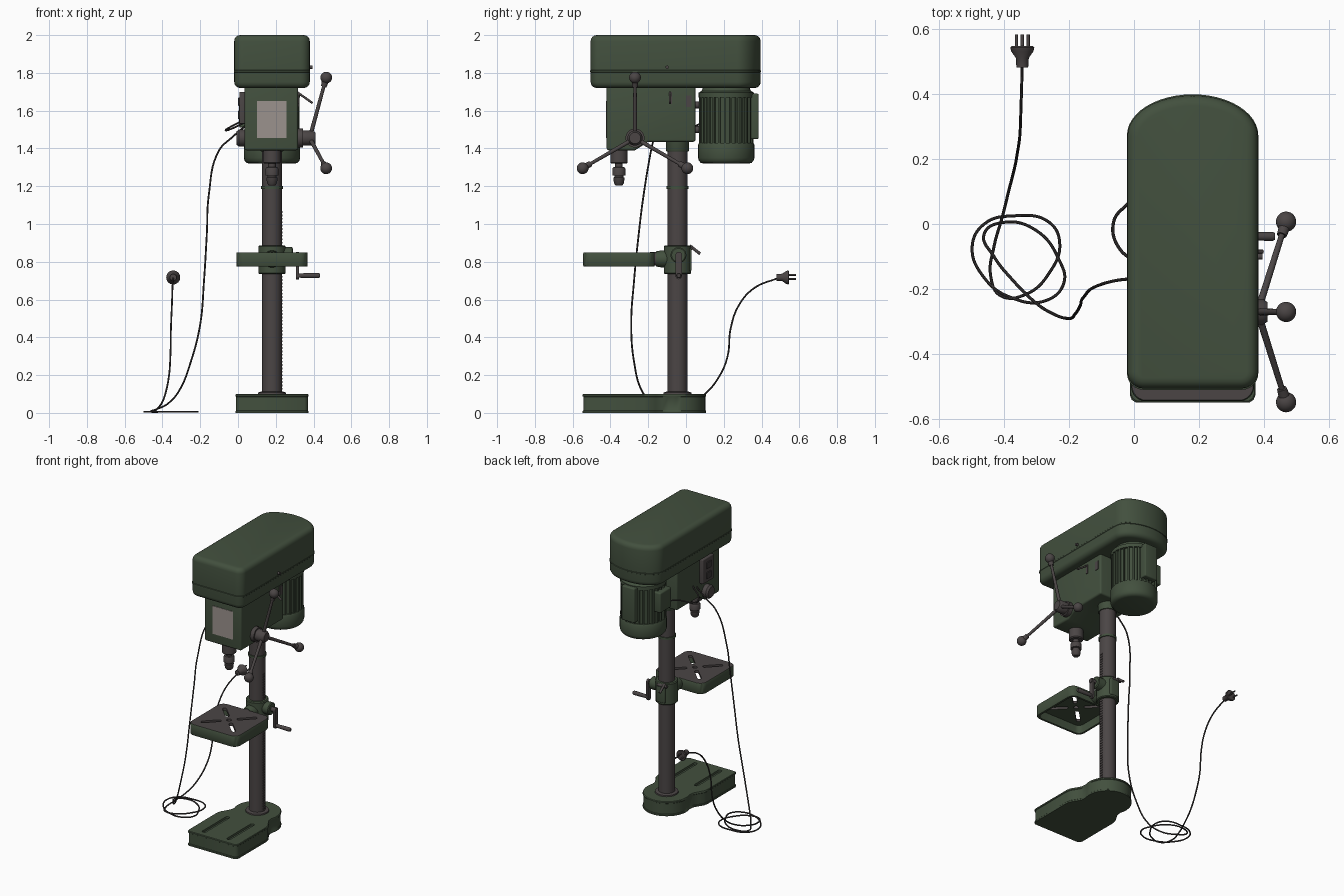
import bpy, bmesh, math
from math import sin, cos, pi
from mathutils import Vector

old = bpy.data.objects.get("Cube")
if old:
    bpy.data.objects.remove(old)


def material(name, rgb):
    m = bpy.data.materials.new(name)
    m.use_nodes = True
    m.diffuse_color = (*rgb, 1)
    m.node_tree.nodes["Principled BSDF"].inputs["Base Color"].default_value = (*rgb, 1)
    return m


GREEN = material("machine green", (.055, .08, .048))
IRON = material("dark iron", (.07, .06, .06))
BLACK = material("cord black", (.045, .04, .04))
PALE = material("label grey", (.33, .29, .27))
parts = []
CX = .18          # centre line of the machine
COL_Y = -.045     # column
QUILL_Y = -.355   # spindle and table centre
HUB = Vector((CX, -.27, 1.455))


def register(name, data, mat):
    ob = bpy.data.objects.new(name, data)
    bpy.context.collection.objects.link(ob)
    data.materials.append(mat)
    parts.append(ob)
    return ob


def loft(name, outline, levels, mat, loc=(0, 0, 0), axis=(0, 0, 1), bevel=0):
    """Stack scaled copies of an outline; levels are (height, scale)."""
    bm = bmesh.new()
    rings = [[bm.verts.new((x * s, y * s, z)) for x, y in outline] for z, s in levels]
    n = len(outline)
    for a, b in zip(rings, rings[1:]):
        for i in range(n):
            j = (i + 1) % n
            bm.faces.new((a[i], a[j], b[j], b[i]))
    bm.faces.new(rings[0][::-1])
    bm.faces.new(rings[-1])
    bmesh.ops.recalc_face_normals(bm, faces=bm.faces)
    me = bpy.data.meshes.new(name)
    bm.to_mesh(me)
    bm.free()
    ob = register(name, me, mat)
    ob.location = loc
    ob.rotation_euler = Vector((0, 0, 1)).rotation_difference(Vector(axis)).to_euler()
    if bevel:
        mod = ob.modifiers.new("round", 'BEVEL')
        mod.width, mod.segments, mod.angle_limit = bevel, 4, math.radians(50)
    return ob


def circle(n=32):
    return [(cos(2 * pi * i / n), sin(2 * pi * i / n)) for i in range(n)]


def rounded(w, d, r, n=6):
    pts = []
    for q, (sx, sy) in enumerate([(1, 1), (-1, 1), (-1, -1), (1, -1)]):
        for i in range(n + 1):
            a = pi / 2 * (q + i / n)
            pts.append((sx * (w / 2 - r) + r * cos(a), sy * (d / 2 - r) + r * sin(a)))
    return pts


def lathe(name, levels, mat, loc, axis=(0, 0, 1)):
    return loft(name, circle(), levels, mat, loc, axis)


def rod(name, a, b, r, mat):
    d = Vector(b) - Vector(a)
    return lathe(name, [(0, r), (d.length, r)], mat, a, d)


def box(name, lo, hi, mat, bevel=0):
    w, d, h = (b - a for a, b in zip(lo, hi))
    rect = [(-w / 2, -d / 2), (w / 2, -d / 2), (w / 2, d / 2), (-w / 2, d / 2)]
    return loft(name, rect, [(0, 1), (h, 1)], mat,
                ((lo[0] + hi[0]) / 2, (lo[1] + hi[1]) / 2, lo[2]), bevel=bevel)


def cut(target, cutter):
    mod = target.modifiers.new("cut", 'BOOLEAN')
    mod.object, mod.solver = cutter, 'EXACT'
    bpy.context.view_layer.objects.active = target
    bpy.ops.object.modifier_apply(modifier=mod.name)
    parts.remove(cutter)
    bpy.data.objects.remove(cutter)


def cable(name, points, r):
    cu = bpy.data.curves.new(name, 'CURVE')
    cu.dimensions, cu.bevel_depth, cu.bevel_resolution = '3D', r, 2
    cu.resolution_u, cu.use_fill_caps = 8, True
    sp = cu.splines.new('BEZIER')
    sp.bezier_points.add(len(points) - 1)
    for bp, p in zip(sp.bezier_points, points):
        bp.co = p
        bp.handle_left_type = bp.handle_right_type = 'AUTO'
    return register(name, cu, BLACK)


# Base: rectangular foot flowing into a round lobe, with lips and two slots
half = [(.175, -.548), (.187, -.54), (.193, -.525), (.193, -.22), (.187, -.19), (.168, -.16), (.148, -.125)]
half += [(.152 * cos(a), COL_Y + .152 * sin(a)) for a in (pi * k / 20 for k in range(-2, 11))]
outline = half + [(-x, y) for x, y in half[-2::-1]]
outline = [(x, y + .22) for x, y in outline]
base = loft("base", outline, [(0, 1), (.01, 1), (.013, .985), (.085, .985), (.088, 1), (.096, 1), (.1, .985)],
            GREEN, (CX, -.22, 0))
for s in (-1, 1):
    cut(base, loft("slot", rounded(.028, .28, .012), [(.085, 1), (.12, 1)], GREEN, (CX + s * .095, -.365, 0)))

# Column, collars and toothed rack
lathe("column", [(.09, .052), (1.4, .052)], IRON, (CX, COL_Y, 0))
lathe("column_foot_ring", [(.098, .075), (.108, .073), (.112, .06)], IRON, (CX, COL_Y, 0))
lathe("column_stop_ring", [(1.185, .058), (1.2, .058)], GREEN, (CX, COL_Y, 0))
lathe("column_top_collar", [(1.385, .058), (1.39, .061), (1.5, .061)], GREEN, (CX, COL_Y, 0))
box("rack_bar", (.22, -.054, .1), (.2315, -.036, 1.09), IRON)
tooth = box("rack_teeth", (.225, -.054, .105), (.2345, -.036, .114), IRON)
arr = tooth.modifiers.new("teeth", 'ARRAY')
arr.count, arr.relative_offset_displace = 54, (0, 0, 2)

# Table: hollow casting with steel top and crossed slots
table = loft("table", rounded(.378, .378, .045), [(.775, .985), (.78, 1), (.845, 1), (.85, .985)],
             GREEN, (CX, QUILL_Y, 0))
table.data.materials.append(IRON)
for f in table.data.polygons:
    f.material_index = int(f.normal.z > .9)
cut(table, loft("hollow", rounded(.345, .345, .035), [(.7, 1), (.832, 1)], GREEN, (CX, QUILL_Y, 0)))
for k in range(4):
    a = pi / 4 + k * pi / 2
    slot = loft("slot", rounded(.13, .026, .012), [(.8, 1), (.9, 1)], IRON,
                (CX + .115 * cos(a), QUILL_Y + .115 * sin(a), 0))
    slot.rotation_euler.z = a
    cut(table, slot)
cut(table, lathe("hole", [(.8, .016), (.9, .016)], IRON, (CX, QUILL_Y, 0)))

# Table bracket, crank and clamp lever
lathe("table_arm", [(0, .036), (.1, .036)], IRON, (CX, -.19, .815), (0, 1, 0))
lathe("arm_flange", [(0, .04), (.03, .045), (.06, .045)], GREEN, (CX, -.16, .815), (0, 1, 0))
lathe("table_bracket", [(.735, .067), (.74, .072), (.88, .072), (.886, .067)], GREEN, (CX, COL_Y, 0))
box("bracket_clamp_lugs", (.145, 0, .75), (.215, .03, .87), GREEN, .008)
lathe("crank_housing", [(0, .042), (.06, .042), (.065, .036)], GREEN, (.225, -.04, .835), (1, 0, 0))
rod("crank_shaft", (.28, -.04, .835), (.325, -.04, .835), .015, IRON)
crank = loft("crank_arm", rounded(.034, .145, .016), [(0, 1), (.014, 1)], IRON, (.308, -.038, .78))
crank.rotation_euler = (pi / 2, 0, pi / 2)
lathe("crank_handle", [(0, .01), (.02, .012), (.11, .014), (.118, .01)], IRON, (.315, -.038, .727), (1, 0, 0))
rod("clamp_screw", (.13, .025, .87), (.2, .025, .87), .01, IRON)
rod("clamp_lever", (.15, .02, .885), (.15, .075, .842), .008, IRON)

# Head casting from a side profile
side = [(-.42, 1.73), (-.42, 1.39), (-.27, 1.39), (-.2, 1.435), (.05, 1.435), (.05, 1.73)]
head = loft("head_body", [(-z, y) for y, z in side], [(.035, 1), (.318, 1)], GREEN, bevel=.012)
head.rotation_euler = (0, pi / 2, 0)
box("front_label", (.1, -.423, 1.455), (.257, -.417, 1.65), PALE)

# Belt cover: square front, domed back, lipped seam
cover = [(x, y - .055) for x, y in rounded(.4, .9, .05) if y < 0]
cover += [(.2 * cos(a), .27 + .125 * sin(a)) for a in (pi * k / 24 for k in range(25))]
loft("belt_cover", cover, [(1.72, 1), (2, 1)], GREEN, (CX, 0, 0), bevel=.032)
loft("belt_cover_seam", cover, [(1.803, 1), (1.805, 1.008), (1.812, 1.008), (1.814, 1)], GREEN, (CX, 0, 0))
rod("cover_latch", (.37, -.1, 1.83), (.395, -.1, 1.83), .009, IRON)

# Spindle and chuck
lathe("quill_collar", [(1.32, .04), (1.326, .046), (1.4, .046)], IRON, (CX, QUILL_Y, 0))
lathe("chuck", [(1.205, .018), (1.215, .026), (1.245, .03), (1.248, .024), (1.256, .024), (1.258, .035), (1.292, .035),
                (1.3, .03), (1.302, .02), (1.33, .02)], IRON, (CX, QUILL_Y, 0))

# Feed hub with three ball-ended arms
lathe("feed_hub", [(0, .05), (.035, .05), (.035, .04), (.085, .04), (.1, .03)], IRON, HUB + Vector((.13, 0, 0)), (1, 0, 0))
for k in range(3):
    a = pi / 2 + k * 2 * pi / 3
    start = HUB + Vector((.205, .02 * cos(a), .02 * sin(a)))
    arm = HUB + Vector((.287, .32 * cos(a), .32 * sin(a))) - start
    n = arm.length
    ball = [(n + .031 * sin(t), .031 * cos(t)) for t in (pi * i / 16 for i in range(-5, 8))]
    lathe("feed_arm", [(0, .011), (n - .05, .009), (n - .05, .015), (n - .028, .017)] + ball, IRON, start, arm)

# Depth lever on one side, spring cap and switch on the other
rod("depth_lever", (.31, -.085, 1.7), (.395, -.085, 1.64), .006, IRON)
box("depth_plate", (.315, -.09, 1.635), (.322, -.075, 1.7), IRON)
box("side_plate", (.315, 0, 1.62), (.322, .03, 1.68), IRON)
lathe("spring_cap", [(0, .046), (.035, .046), (.047, .036)], IRON, HUB - Vector((.14, 0, 0)), (-1, 0, 0))
box("switch_box", (.008, -.32, 1.53), (.04, -.2, 1.7), IRON, .006)
for z in (1.555, 1.625):
    box("switch_button", (.001, -.285, z), (.01, -.235, z + .045), BLACK, .003)

# Motor with cooling fins, end cap and terminal box
MY = .213
gear = []
for k in range(28):
    for off, r in ((0, .133), (.6, .133), (.65, .145), (.95, .145)):
        a = 2 * pi * (k + off) / 28
        gear.append((r * cos(a), r * sin(a)))
loft("motor_fins", gear, [(1.42, 1), (1.68, 1)], GREEN, (CX, MY, 0))
lathe("motor_top", [(1.67, .147), (1.695, .147), (1.705, .13), (1.73, .12)], GREEN, (CX, MY, 0))
lathe("motor_cap", [(1.32, .12), (1.324, .135), (1.335, .145), (1.35, .149), (1.42, .149), (1.43, .143)], GREEN, (CX, MY, 0))
box("motor_back_plate", (.13, .33, 1.45), (.23, .385, 1.69), GREEN, .008)
box("terminal_box", (.005, .15, 1.51), (.07, .275, 1.65), GREEN, .01)
for z in (1.5, 1.63):
    rod("motor_mount", (CX, .03, z), (CX, .1, z), .018, IRON)
cable("motor_lead", [(.03, .16, 1.55), (-.01, .075, 1.53), (-.063, .005, 1.5), (-.045, -.075, 1.5), (.04, -.13, 1.54)], .005)

# Power cord: falls to the ground, coils, rises to the plug
drop = [(.04, -.17, 1.52), (-.03, -.17, 1.46), (-.1, -.185, 1.39), (-.155, -.225, 1.15), (-.165, -.25, .95),
        (-.18, -.275, .7), (-.2, -.29, .47), (-.25, -.275, .27), (-.31, -.235, .12), (-.37, -.175, .05),
        (-.43, -.1, .02)]
coil = [(-.46, -.03), (-.4, .005), (-.3, -.02), (-.23, -.11), (-.215, -.18), (-.27, -.235), (-.38, -.225),
        (-.46, -.165), (-.497, -.07), (-.46, 0), (-.37, .025), (-.26, .005), (-.228, -.06), (-.26, -.15),
        (-.33, -.215), (-.41, -.22), (-.44, -.16)]
rise = [(-.43, -.07, .02), (-.405, .02, .05), (-.385, .1, .1), (-.365, .18, .2), (-.358, .22, .3),
        (-.355, .237, .45), (-.35, .28, .57), (-.347, .36, .66), (-.343, .49, .715)]
cable("power_cord", drop + [(x, y, .006) for x, y in coil] + rise, .0048)
PLUG = Vector((-.343, .48, .717))
lathe("plug", [(0, .018), (.03, .02), (.05, .034), (.062, .037), (.066, .033)], IRON, PLUG, (0, 1, 0))
for x, z in ((-.018, -.008), (.018, -.008), (0, .014)):
    rod("plug_prong", PLUG + Vector((x, .06, z)), PLUG + Vector((x, .102, z)), .005, IRON)

# Apply modifiers and curves, then smooth everything but hard edges
bpy.ops.object.select_all(action='DESELECT')
for ob in parts:
    ob.select_set(True)
bpy.context.view_layer.objects.active = parts[0]
bpy.ops.object.convert(target='MESH')
bpy.ops.object.shade_smooth_by_angle(angle=math.radians(35))
